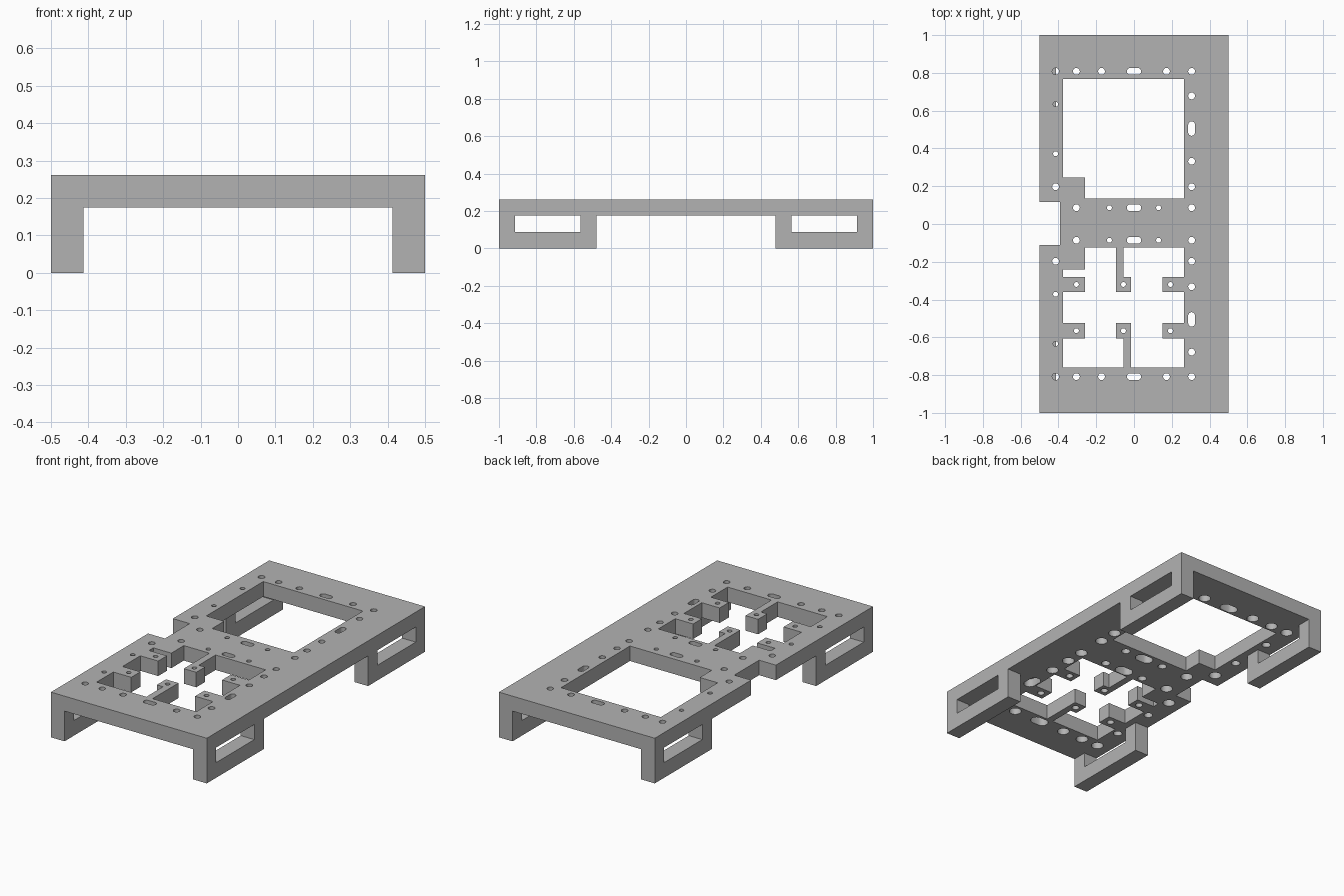
import bpy
import bmesh
from math import cos, sin, pi
from mathutils import Vector

cube = bpy.data.objects.get("Cube")
if cube:
    bpy.data.objects.remove(cube, do_unlink=True)

grey = bpy.data.materials.new("plain grey")
grey.use_nodes = True
colour = (0.45, 0.45, 0.45, 1)
grey.diffuse_color = colour
grey.node_tree.nodes["Principled BSDF"].inputs["Base Color"].default_value = colour

# Main levels and edges
TOP, UNDER, SILL = 0.262, 0.175, 0.088
HALF_W, LEG_IN = 0.5, 0.413
WEST, EAST = -0.375, 0.265
TAB_W, TAB_E = -0.26, 0.15


def add_prism(bm, points, depth):
    """Extrude a closed loop of 3D points along a vector."""
    face = bm.faces.new([bm.verts.new(p) for p in points])
    made = bmesh.ops.extrude_face_region(bm, geom=[face])["geom"]
    verts = [v for v in made if isinstance(v, bmesh.types.BMVert)]
    bmesh.ops.translate(bm, verts=verts, vec=Vector(depth))


def upright(bm, outline, low, high):
    add_prism(bm, [(x, y, low) for x, y in outline], (0, 0, high - low))


def make_object(name, bm):
    bmesh.ops.recalc_face_normals(bm, faces=bm.faces)
    mesh = bpy.data.meshes.new(name)
    bm.to_mesh(mesh)
    bm.free()
    mesh.materials.append(grey)
    obj = bpy.data.objects.new(name, mesh)
    bpy.context.collection.objects.link(obj)
    return obj


def capsule(x, y, radius, along_x=0, along_y=0, steps=24):
    """Circle, or a slot when stretched along one axis."""
    loop = []
    for i in range(steps):
        a = 2 * pi * (i + 0.5) / steps
        c, s = cos(a), sin(a)
        loop.append((x + radius * c + (along_x if c > 0 else -along_x),
                     y + radius * s + (along_y if s > 0 else -along_y)))
    return loop


def cut(target, cutter):
    """Subtract the cutter, bake the result and discard the cutter."""
    cutter.hide_render = True
    mod = target.modifiers.new("cut", "BOOLEAN")
    mod.operation = "DIFFERENCE"
    mod.solver = "EXACT"
    mod.object = cutter
    graph = bpy.context.evaluated_depsgraph_get()
    baked = bpy.data.meshes.new_from_object(target.evaluated_get(graph))
    target.modifiers.clear()
    target.data = baked
    bpy.data.objects.remove(cutter, do_unlink=True)


# Top plate with a notch in one long edge
notch, notch_back, notch_front = -0.392, 0.117, -0.11
bm = bmesh.new()
upright(bm, [(-HALF_W, 1), (-HALF_W, notch_back), (notch, notch_back),
             (notch, notch_front), (-HALF_W, notch_front), (-HALF_W, -1),
             (HALF_W, -1), (HALF_W, 1)], UNDER, TOP)
plate = make_object("top_plate", bm)

# Rear opening with a corner block
back, front, block = 0.767, 0.135, 0.245
rear_opening = [(WEST, back), (EAST, back), (EAST, front),
                (TAB_W, front), (TAB_W, block), (WEST, block)]

# Front opening, leaving side tabs and two bracketed arms
head, foot, corner = -0.125, -0.76, -0.24
up_a, up_b = -0.28, -0.36
low_a, low_b = -0.523, -0.607
arm_l, arm_m, arm_r = -0.096, -0.056, -0.016
front_opening = [
    (TAB_W, head), (arm_l, head), (arm_l, up_b), (arm_r, up_b),
    (arm_r, up_a), (arm_m, up_a), (arm_m, head), (EAST, head),
    (EAST, up_a), (TAB_E, up_a), (TAB_E, up_b), (EAST, up_b),
    (EAST, low_a), (TAB_E, low_a), (TAB_E, low_b), (EAST, low_b),
    (EAST, foot), (arm_r, foot), (arm_r, low_a), (arm_l, low_a),
    (arm_l, low_b), (arm_m, low_b), (arm_m, foot), (WEST, foot),
    (WEST, low_b), (TAB_W, low_b), (TAB_W, low_a), (WEST, low_a),
    (WEST, up_b), (TAB_W, up_b), (TAB_W, up_a), (WEST, up_a),
    (WEST, corner), (TAB_W, corner)]

# Drill pattern: centre, radius, bore radius and slot stretch
BIG, SMALL, TAB = (0.018, 0.033), (0.013, 0.024), (0.013, 0.02)
slot = 0.02
edge, column, inner = -0.415, 0.305, 0.172
row_end, row_mid = 0.808, 0.086
drills = []
for side in (1, -1):
    def drill(x, y, size, sx=0, sy=0):
        drills.append((x, y * side, size, sx, sy))

    for x in (edge, -column, -inner, inner, column):
        drill(x, row_end, BIG)
    for y in (0.678, 0.332, 0.197, row_mid):
        drill(column, y, BIG)
    drill(-column, row_mid, BIG)
    drill(edge, 0.197, BIG)
    for x in (-0.13, 0.13):
        drill(x, row_mid, SMALL)
    for y in (0.634, 0.372):
        drill(edge, y, SMALL)
    for y in (row_end, row_mid):
        drill(0, y, BIG, sx=slot)
    drill(column, 0.505, BIG, sy=slot)
for x in (-column, arm_m, 0.193):
    for y in ((up_a + up_b) / 2, (low_a + low_b) / 2):
        drills.append((x, y, TAB, 0, 0))

# Openings and drilled holes go right through; bores stop inside the plate
margin = 0.03
through, bores = bmesh.new(), bmesh.new()
for outline in (rear_opening, front_opening):
    upright(through, outline, UNDER - margin, TOP + margin)
for x, y, (radius, bore), sx, sy in drills:
    upright(through, capsule(x, y, radius, sx, sy), UNDER - margin, TOP + margin)
    upright(bores, capsule(x, y, bore, sx, sy), UNDER - margin, UNDER + 0.05)
cut(plate, make_object("through_cutter", through))
cut(plate, make_object("bore_cutter", bores))

# Four corner legs, each a U-shaped frame under the plate
near, post_in, post_out = 0.478, 0.565, 0.915
profile = [(near, 0), (1, 0), (1, UNDER), (post_out, UNDER), (post_out, SILL),
           (post_in, SILL), (post_in, UNDER), (near, UNDER)]
for x_name, sx in (("left", 1), ("right", -1)):
    for y_name, sy in (("back", 1), ("front", -1)):
        bm = bmesh.new()
        add_prism(bm, [(sx * LEG_IN, sy * y, z) for y, z in profile],
                  (sx * (HALF_W - LEG_IN), 0, 0))
        make_object(f"{y_name}_{x_name}_leg", bm)

# Smooth the round hole walls only
bpy.ops.object.select_all(action="DESELECT")
plate.select_set(True)
bpy.context.view_layer.objects.active = plate
bpy.ops.object.shade_smooth_by_angle()
